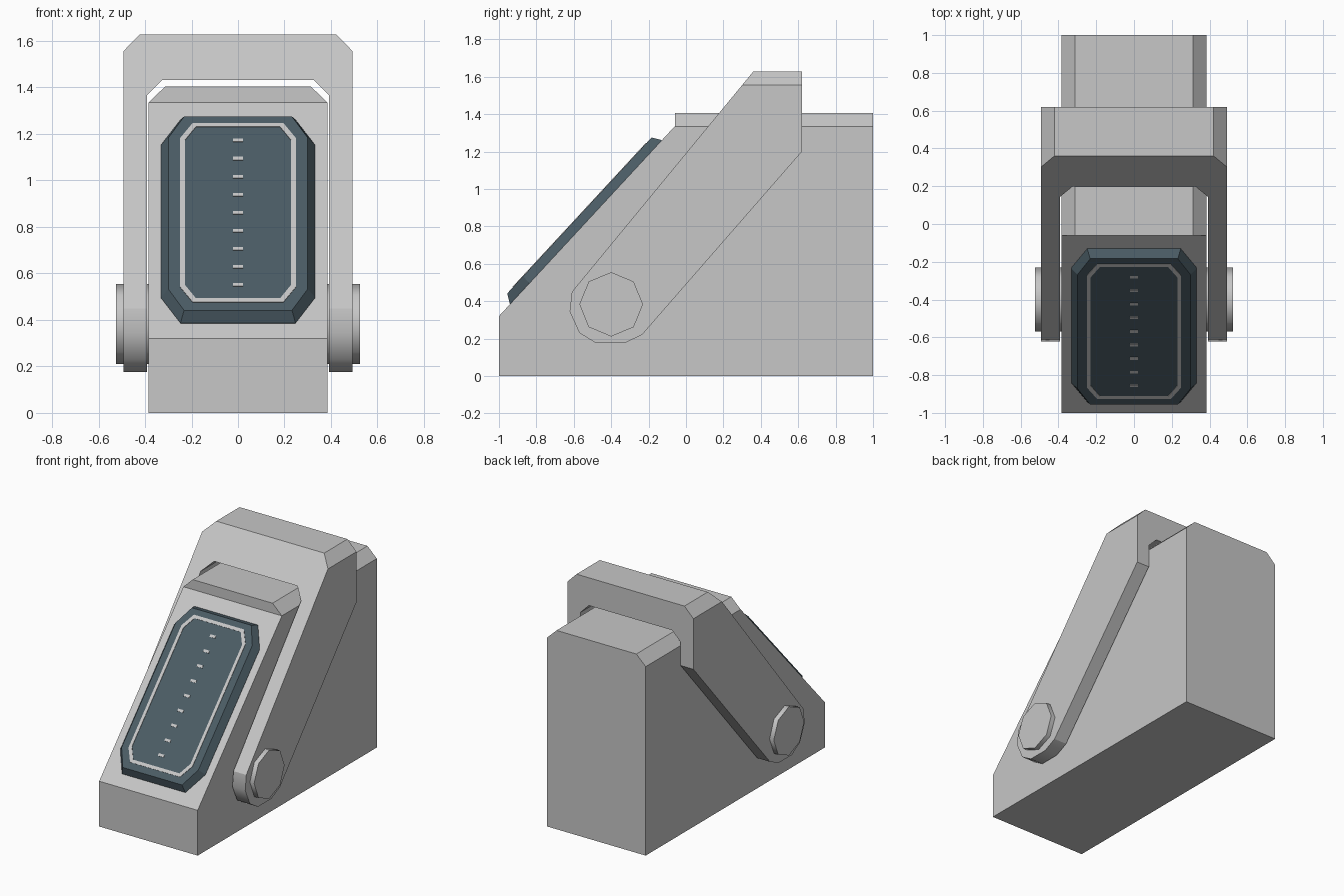
import bpy, bmesh, math
from mathutils import Vector

if "Cube" in bpy.data.objects:
    bpy.data.objects.remove(bpy.data.objects["Cube"])


def material(name, rgb):
    m = bpy.data.materials.new(name)
    m.diffuse_color = (*rgb, 1)
    m.use_nodes = True
    m.node_tree.nodes["Principled BSDF"].inputs["Base Color"].default_value = m.diffuse_color
    return m


GREY = material("light grey", (0.57, 0.57, 0.57))
SLATE = material("dark slate blue", (0.07, 0.107, 0.13))


def loft(bm, loops, ring=False):
    """Skin matching loops of points; cap the ends, or close them into a ring."""
    rows = [[bm.verts.new(p) for p in loop] for loop in loops]
    n = len(rows[0])
    pairs = list(zip(rows, rows[1:])) + ([(rows[-1], rows[0])] if ring else [])
    for a, b in pairs:
        for i in range(n):
            j = (i + 1) % n
            bm.faces.new((a[i], a[j], b[j], b[i]))
    if not ring:
        bm.faces.new(rows[0])
        bm.faces.new(rows[-1])


def finish(name, bm, mat):
    bmesh.ops.recalc_face_normals(bm, faces=bm.faces[:])
    me = bpy.data.meshes.new(name)
    bm.to_mesh(me)
    bm.free()
    me.materials.append(mat)
    ob = bpy.data.objects.new(name, me)
    bpy.context.collection.objects.link(ob)
    return ob


def side_prism(bm, profile, x0, x1):
    loft(bm, [[(x, y, z) for y, z in profile] for x in (x0, x1)])


def chamfer_top(bm, outer, inner):
    """Cut both upper side edges along the line outer -> inner, given as (x, z)."""
    dx, dz = outer[0] - inner[0], inner[1] - outer[1]
    for s in (1, -1):
        cut = bmesh.ops.bisect_plane(
            bm, geom=bm.verts[:] + bm.edges[:] + bm.faces[:], dist=1e-4,
            plane_co=(s * outer[0], 0, outer[1]),
            plane_no=Vector((s * dz, 0, dx)).normalized(), clear_outer=True)
        bmesh.ops.holes_fill(bm, edges=[e for e in bm.edges if e.is_boundary])


def smooth_where(ob, rule, angle):
    """Smooth the faces chosen by rule, keeping edges above the angle sharp."""
    bm = bmesh.new()
    bm.from_mesh(ob.data)
    for f in bm.faces:
        f.smooth = rule(f)
    for e in bm.edges:
        e.smooth = e.calc_face_angle(math.pi) < math.radians(angle)
    bm.to_mesh(ob.data)
    bm.free()


# Wedge-shaped body
bm = bmesh.new()
side_prism(bm, [(-1, 0), (1, 0), (1, 1.405), (-0.06, 1.405), (-0.06, 1.335), (-1, 0.32)],
           -0.385, 0.385)
chamfer_top(bm, (0.385, 1.335), (0.312, 1.405))
finish("body", bm, GREY)

# Yoke: a side profile with the inside cut away
bm = bmesh.new()
side_prism(bm, [(0.36, 1.628), (0.62, 1.628), (0.62, 1.2), (-0.235, 0.22), (-0.33, 0.175),
                (-0.48, 0.175), (-0.57, 0.23), (-0.622, 0.345), (-0.61, 0.45)], -0.492, 0.492)
chamfer_top(bm, (0.492, 1.557), (0.422, 1.628))
yoke = finish("yoke", bm, GREY)

bm = bmesh.new()
opening = [(-0.392, -1), (0.392, -1), (0.392, 1.365), (0.325, 1.432), (-0.325, 1.432),
           (-0.392, 1.365)]
loft(bm, [[(x, y, z) for x, z in opening] for y in (-2, 2)])
cutter = finish("yoke_cutter", bm, GREY)
cutter.hide_render = True
mod = yoke.modifiers.new("opening", 'BOOLEAN')
mod.operation, mod.object, mod.solver = 'DIFFERENCE', cutter, 'EXACT'
bpy.context.view_layer.update()
cut_mesh = bpy.data.meshes.new_from_object(
    yoke.evaluated_get(bpy.context.evaluated_depsgraph_get()))
yoke.modifiers.clear()
yoke.data = cut_mesh
bpy.data.objects.remove(cutter)
smooth_where(yoke, lambda f: abs(f.normal.x) < 0.5 and f.calc_center_median().z < 0.5, 70)

# Octagonal pivot pins
for side, s in (("right", 1), ("left", -1)):
    bm = bmesh.new()
    octagon = [(-0.4 + 0.17 * math.cos(k * math.pi / 4), 0.383 + 0.172 * math.sin(k * math.pi / 4))
               for k in range(8)]
    side_prism(bm, octagon, s * 0.38, s * 0.525)
    pin = finish(side + "_pivot_pin", bm, GREY)
    smooth_where(pin, lambda f: abs(f.normal.x) < 0.5, 60)

# Frame of the sloped front: u across, v up the slope, n outwards
UP = Vector((0, 0.94, 1.015)).normalized()
OUT = Vector((0, -UP.z, UP.y))
ORIGIN = Vector((0, -1, 0.32))


def slope_octagon(x, v0, v1, cx, cv, n):
    """Rectangle with cut corners lying on the slope at height n."""
    pts = [(x, v0 + cv), (x, v1 - cv), (x - cx, v1), (cx - x, v1),
           (-x, v1 - cv), (-x, v0 + cv), (cx - x, v0), (x - cx, v0)]
    return [ORIGIN + Vector((u, 0, 0)) + UP * v + OUT * n for u, v in pts]


# Display panel with sloping rim
bm = bmesh.new()
loft(bm, [slope_octagon(0.332, 0.089, 1.28, 0.085, 0.15, -0.01),
          slope_octagon(0.332, 0.089, 1.28, 0.085, 0.15, 0.004),
          slope_octagon(0.30, 0.119, 1.255, 0.068, 0.125, 0.05)])
finish("display_panel", bm, SLATE)

# Thin border line on the panel
bm = bmesh.new()
outer = (0.25, 0.165, 1.215, 0.055, 0.09)
inner = (0.229, 0.187, 1.193, 0.048, 0.08)
loft(bm, [slope_octagon(*outer, 0.048), slope_octagon(*outer, 0.053),
          slope_octagon(*inner, 0.053), slope_octagon(*inner, 0.048)], ring=True)
finish("display_border", bm, GREY)

# Row of tick marks
bm = bmesh.new()
for k in range(9):
    v = 0.267 + k * 0.1058
    loft(bm, [[ORIGIN + Vector((u, 0, 0)) + UP * (v + d) + OUT * n
               for u, d in ((-0.022, -0.009), (0.022, -0.009), (0.022, 0.009), (-0.022, 0.009))]
              for n in (0.048, 0.053)])
finish("display_ticks", bm, GREY)
